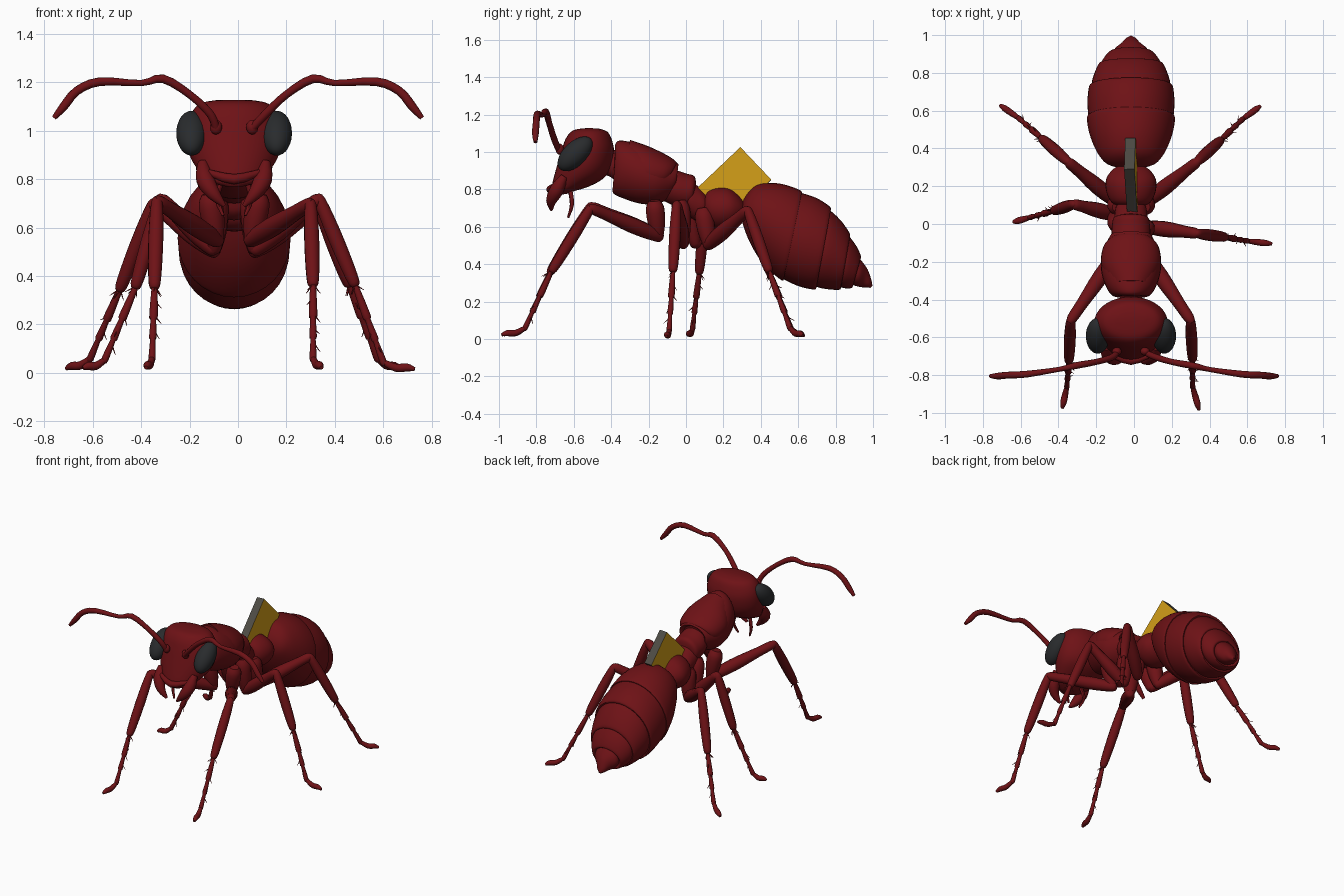
import bpy, bmesh, math, random
from mathutils import Vector as V

random.seed(4)
CX = -0.016  # body axis sits slightly off centre


def material(name, rgb):
    m = bpy.data.materials.new(name)
    m.diffuse_color = (*rgb, 1)
    return m


RED = material("dark_red", (0.155, 0.006, 0.008))
BLACK = material("eye_black", (0.022, 0.024, 0.026))
YELLOW = material("golden_yellow", (0.64, 0.34, 0.009))
GREY = material("edge_grey", (0.075, 0.07, 0.058))


def finish(name, bm, mats, smooth=True):
    bmesh.ops.recalc_face_normals(bm, faces=bm.faces)
    me = bpy.data.meshes.new(name)
    bm.to_mesh(me)
    bm.free()
    for m in mats:
        me.materials.append(m)
    if smooth:
        me.shade_smooth()
        me.set_sharp_from_angle(angle=math.radians(45))
    ob = bpy.data.objects.new(name, me)
    bpy.context.collection.objects.link(ob)
    return ob


def skin(name, rings, mat=RED):
    """Bridge a list of vertex-position rings and cap the ends."""
    bm = bmesh.new()
    vr = [[bm.verts.new(p) for p in r] for r in rings]
    n = len(vr[0])
    for a, b in zip(vr, vr[1:]):
        for i in range(n):
            j = (i + 1) % n
            bm.faces.new((a[i], a[j], b[j], b[i]))
    bm.faces.new(vr[0])
    bm.faces.new(vr[-1])
    return finish(name, bm, [mat])


def dense(pts, k=4):
    """Catmull-Rom resampling of tuples."""
    q = [pts[0]] + list(pts) + [pts[-1]]
    out = []
    for i in range(1, len(q) - 2):
        for s in range(k):
            t = s / k
            out.append([0.5 * (2 * b + (c - a) * t + (2 * a - 5 * b + 4 * c - d) * t * t
                               + (3 * b - a - 3 * c + d) * t ** 3)
                        for a, b, c, d in zip(*q[i - 1:i + 3])])
    return out + [list(pts[-1])]


def loft(name, sections, segs=32):
    """Section: upper (y, z), lower (y, z), half width."""
    rings = []
    for ty, tz, by, bz, w in dense(sections):
        c = V((CX, (ty + by) / 2, (tz + bz) / 2))
        h = V((0, (ty - by) / 2, (tz - bz) / 2))
        rings.append([c + h * math.cos(a) + V((w * math.sin(a), 0, 0))
                      for a in (2 * math.pi * i / segs for i in range(segs))])
    return skin(name, rings)


def tube(name, pts, smooth=3, segs=12):
    """Tapered tube through (x, y, z, radius) points."""
    p = dense(pts, smooth) if smooth > 1 else [list(q) for q in pts]
    c = [V(q[:3]) for q in p]
    rings = []
    ref = (c[-1] - c[0]).orthogonal()
    for i, q in enumerate(p):
        t = (c[min(i + 1, len(c) - 1)] - c[max(i - 1, 0)]).normalized()
        u = (ref - t * ref.dot(t)).normalized()
        ref = u
        v = t.cross(u)
        rings.append([c[i] + (u * math.cos(a) + v * math.sin(a)) * max(q[3], 0.001)
                      for a in (2 * math.pi * k / segs for k in range(segs))])
    return skin(name, rings)


def rod(name, a, b, profile):
    """Straight limb segment; profile is (fraction, radius) pairs."""
    a, b = V(a), V(b)
    return tube(name, [(*a.lerp(b, f), r) for f, r in profile])


def ball(name, loc, scale, rot_x=0.0, mat=RED):
    bm = bmesh.new()
    bmesh.ops.create_uvsphere(bm, u_segments=28, v_segments=16, radius=1)
    ob = finish(name, bm, [mat])
    ob.location, ob.scale, ob.rotation_euler = loc, scale, (rot_x, 0, 0)
    return ob


# Abdomen: overlapping plates, each stepping in under the one before
loft("abdomen_plate_1", [(.29, .71, .29, .66, .03), (.325, .775, .305, .61, .12),
                         (.38, .825, .335, .53, .165), (.46, .835, .385, .44, .20),
                         (.54, .822, .45, .365, .224), (.615, .792, .515, .312, .233),
                         (.612, .77, .52, .335, .215)])
loft("abdomen_plate_2", [(.58, .79, .48, .345, .215), (.62, .78, .53, .315, .226),
                         (.70, .753, .61, .28, .23), (.772, .705, .69, .265, .221),
                         (.765, .68, .69, .29, .20)])
loft("abdomen_plate_3", [(.74, .70, .66, .295, .20), (.78, .68, .71, .275, .208),
                         (.835, .625, .77, .265, .192), (.877, .56, .825, .265, .168),
                         (.865, .54, .82, .29, .148)])
loft("abdomen_plate_4", [(.85, .57, .80, .29, .15), (.88, .54, .835, .275, .155),
                         (.915, .49, .865, .27, .135), (.936, .44, .89, .275, .11),
                         (.925, .43, .885, .29, .09)])
loft("abdomen_tip", [(.92, .44, .87, .295, .09), (.945, .41, .91, .283, .085),
                     (.972, .37, .94, .277, .05), (.99, .32, .965, .275, .03),
                     (.997, .285, .985, .274, .008)])

# Waist: two nodes between thorax and abdomen
loft("rear_waist_node", [(.09, .74, .09, .68, .04), (.115, .79, .11, .62, .10),
                         (.17, .81, .17, .585, .13), (.23, .805, .24, .595, .132),
                         (.28, .77, .29, .63, .10), (.32, .72, .32, .66, .05)])
loft("front_waist_node", [(-.01, .82, .0, .70, .04), (.01, .85, .015, .66, .085),
                          (.06, .82, .06, .63, .085), (.10, .78, .10, .65, .075),
                          (.14, .73, .14, .68, .04)])
loft("rear_thorax", [(-.12, .92, -.12, .74, .07), (-.06, .905, -.07, .715, .10),
                     (.0, .885, -.01, .70, .10), (.045, .87, .03, .71, .088),
                     (.055, .82, .04, .75, .04)])

# Thorax and neck
loft("front_thorax", [(-.38, 1.035, -.385, .82, .05), (-.365, 1.058, -.39, .78, .10),
                      (-.32, 1.058, -.33, .75, .135), (-.24, 1.035, -.25, .725, .158),
                      (-.15, 1.0, -.17, .72, .155), (-.08, .96, -.10, .745, .125),
                      (-.04, .935, -.06, .785, .10), (-.06, .92, -.08, .80, .08)])
loft("thorax_collar", [(-.30, 1.065, -.34, .76, .12), (-.20, 1.03, -.23, .76, .158),
                       (-.10, .982, -.15, .78, .148), (-.05, .945, -.12, .80, .115),
                       (-.06, .925, -.12, .82, .09)])
loft("neck", [(-.46, 1.02, -.46, .88, .06), (-.41, 1.0, -.41, .87, .055),
              (-.35, 1.03, -.36, .83, .07)])

# Head
loft("head", [(-.53, 1.128, -.47, 1.126, .07), (-.60, 1.117, -.42, 1.108, .14),
              (-.638, 1.08, -.395, 1.06, .178), (-.662, 1.02, -.385, 1.0, .195),
              (-.683, .95, -.40, .92, .193), (-.70, .89, -.44, .86, .173),
              (-.715, .83, -.52, .815, .135), (-.72, .79, -.60, .79, .10),
              (-.71, .77, -.64, .775, .05)], 36)
tube("mouth_plate", [(CX - .11, -.69, .83, .012), (CX, -.725, .80, .022),
                     (CX + .11, -.69, .83, .012)])

# Paired head parts
for s, side in ((1, "right"), (-1, "left")):
    ball(side + "_eye", (CX + s * .176, -.592, .99), (.063, .116, .064),
         math.radians(44), BLACK)
    tube(side + "_jaw", [(CX + s * .13, -.65, .87, .02), (CX + s * .12, -.69, .80, .038),
                         (CX + s * .085, -.72, .74, .028), (CX + s * .04, -.72, .69, .008)])
    tube(side + "_mouth_feeler", [(CX + s * .05, -.62, .80, .012),
                                  (CX + s * .07, -.61, .72, .011),
                                  (CX + s * .045, -.63, .65, .006)], segs=8)
    ball(side + "_antenna_socket", (CX + s * .075, -.675, 1.015), (.025, .022, .03))
    tube(side + "_antenna", [(CX + s * .075, -.68, 1.01, .016), (s * .115, -.705, 1.07, .017),
                             (s * .20, -.73, 1.15, .016), (s * .31, -.75, 1.215, .018),
                             (s * .40, -.77, 1.197, .013), (s * .57, -.795, 1.203, .018),
                             (s * .665, -.80, 1.165, .018), (s * .72, -.805, 1.10, .018),
                             (s * .76, -.805, 1.053, .010)])


def leg(name, hip, bend, knee, ankle, heel, toe):
    rod(name + "_coxa", hip, bend, [(0, .03), (.2, .05), (.6, .048), (1, .03), (1.08, .012)])
    rod(name + "_femur", bend, knee, [(-.06, .012), (0, .032), (.35, .042), (.75, .032),
                                      (.97, .028), (1.04, .012)])
    rod(name + "_tibia", knee, ankle, [(-.05, .008), (.02, .024), (.35, .031), (.7, .03),
                                       (.96, .024), (1.01, .01)])
    rod(name + "_tarsus", ankle, heel, [(-.02, .012), (.2, .016), (.42, .018), (.45, .012),
                                        (.7, .016), (.73, .011), (1, .015), (1.05, .005)])
    h, t = V(heel), V(toe)
    m = h.lerp(t, .4) - V((0, 0, .012))
    tube(name + "_foot", [(*h, .012), (*m, .017), (*h.lerp(t, .75), .017), (*t, .008)])
    # Spines around the tibia end and down the tarsus
    a = V(ankle)
    d = (h - a).normalized()
    for i in range(8):
        base = a + (h - a) * (0 if i < 4 else (i - 3) * .2)
        out = V([random.uniform(-1, 1) for _ in range(3)])
        out = (out - d * out.dot(d)).normalized()
        tip = base + out * .033 + d * .03
        tube(f"{name}_spine_{i + 1}", [(*(base + out * .006), .004), (*tip, .001)], 1, 5)


# Legs: hip, bend, knee, ankle, heel, toe
leg("front_right_leg", (.09, -.17, .74), (.055, -.15, .55), (.30, -.51, .70),
    (.31, -.72, .36), (.31, -.86, .06), (.345, -.985, .022))
leg("front_left_leg", (-.12, -.17, .74), (-.09, -.15, .55), (-.335, -.51, .71),
    (-.345, -.73, .35), (-.355, -.86, .06), (-.38, -.975, .022))
leg("middle_right_leg", (.055, -.03, .74), (.07, -.015, .51), (.335, -.05, .72),
    (.485, -.07, .36), (.60, -.09, .045), (.73, -.105, .015))
leg("middle_left_leg", (-.085, -.01, .74), (-.10, .05, .51), (-.32, .105, .72),
    (-.425, .07, .35), (-.55, .035, .055), (-.64, .01, .02))
leg("rear_right_leg", (.055, .09, .70), (.07, .12, .505), (.335, .33, .69),
    (.46, .445, .36), (.575, .555, .06), (.67, .625, .018))
leg("rear_left_leg", (-.085, .09, .70), (-.10, .12, .505), (-.35, .33, .70),
    (-.49, .455, .34), (-.61, .56, .06), (-.71, .63, .018))

# Rectangular plate standing on the waist: golden sides, grey edges
bm = bmesh.new()
bmesh.ops.create_cube(bm, size=1)
bmesh.ops.scale(bm, vec=(.055, .325, .24), verts=bm.verts)
for f in bm.faces:
    f.material_index = 0 if abs(f.normal.x) > .9 else 1
plate = finish("golden_plate", bm, [YELLOW, GREY], smooth=False)
plate.location = (-.014, .255, .826)
plate.rotation_euler = (math.radians(43.5), math.radians(-3), math.radians(1))
